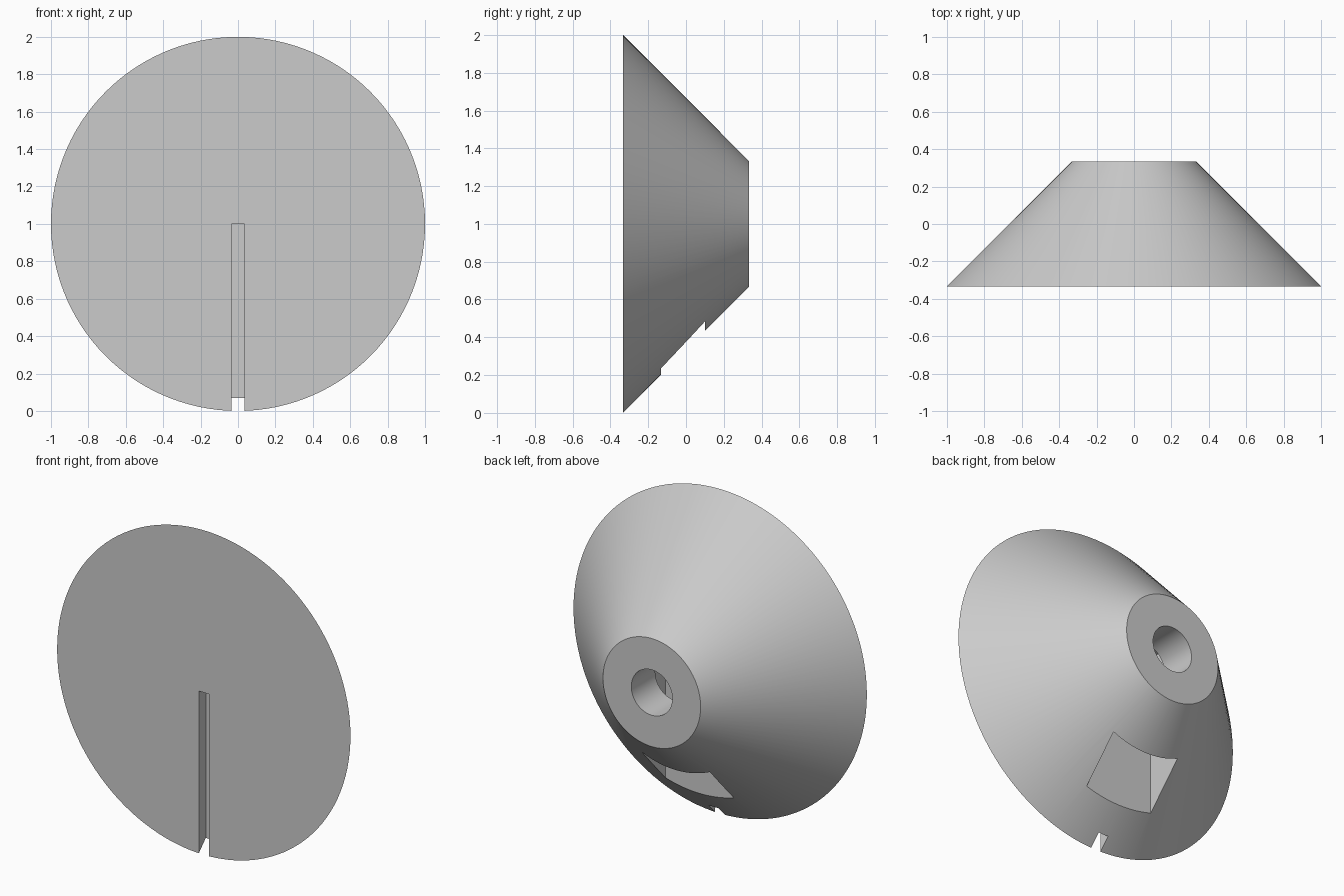
import bpy
import math

cube = bpy.data.objects.get("Cube")
if cube:
    bpy.data.objects.remove(cube, do_unlink=True)

FRONT, BACK = -0.333, 0.333
AXIS_Z = 1.0
SEGMENTS = 120

grey = bpy.data.materials.new("light grey")
grey.use_nodes = True
grey.diffuse_color = (0.6, 0.6, 0.6, 1)
grey.node_tree.nodes["Principled BSDF"].inputs["Base Color"].default_value = (0.6, 0.6, 0.6, 1)


def turned(name, front_radius, back_radius, y0, y1, segments):
    """Round solid lying along y, centred on the main axis."""
    bpy.ops.mesh.primitive_cone_add(
        vertices=segments, radius1=front_radius, radius2=back_radius, depth=y1 - y0,
        location=(0, (y0 + y1) / 2, AXIS_Z), rotation=(-math.pi / 2, 0, 0))
    obj = bpy.context.object
    obj.name = name
    obj.data.materials.append(grey)
    return obj


def block(name, half_width, y0, y1, z0, z1):
    """Box centred on x = 0."""
    bpy.ops.mesh.primitive_cube_add(size=1, location=(0, (y0 + y1) / 2, (z0 + z1) / 2))
    obj = bpy.context.object
    obj.name = name
    obj.scale = (2 * half_width, y1 - y0, z1 - z0)
    obj.data.materials.append(grey)
    return obj


def cut(target, cutter):
    bpy.context.view_layer.update()
    mod = target.modifiers.new(cutter.name, 'BOOLEAN')
    mod.operation = 'DIFFERENCE'
    mod.solver = 'EXACT'
    mod.object = cutter
    bpy.context.view_layer.objects.active = target
    bpy.ops.object.modifier_apply(modifier=mod.name)
    bpy.data.objects.remove(cutter, do_unlink=True)


# Truncated cone body with its wide face to the front
body = turned("cone_body", 1.0, 0.333, FRONT, BACK, SEGMENTS)

# Shallow slot in the front face, from the centre out through the rim
cut(body, block("front_slot", 0.034, FRONT - 0.1, FRONT + 0.068, -0.2, AXIS_Z))

# Rectangular pocket rising from the underside past the axis
cut(body, block("nut_pocket", 0.233, -0.133, 0.1, -0.2, AXIS_Z + 0.233))

# Round bore from the back face into the pocket
cut(body, turned("back_bore", 0.14, 0.14, 0.0, BACK + 0.1, 64))

# Smooth cone and bore, crisp cut edges
bpy.ops.object.select_all(action='DESELECT')
body.select_set(True)
bpy.context.view_layer.objects.active = body
bpy.ops.object.shade_smooth_by_angle(angle=math.radians(30))
